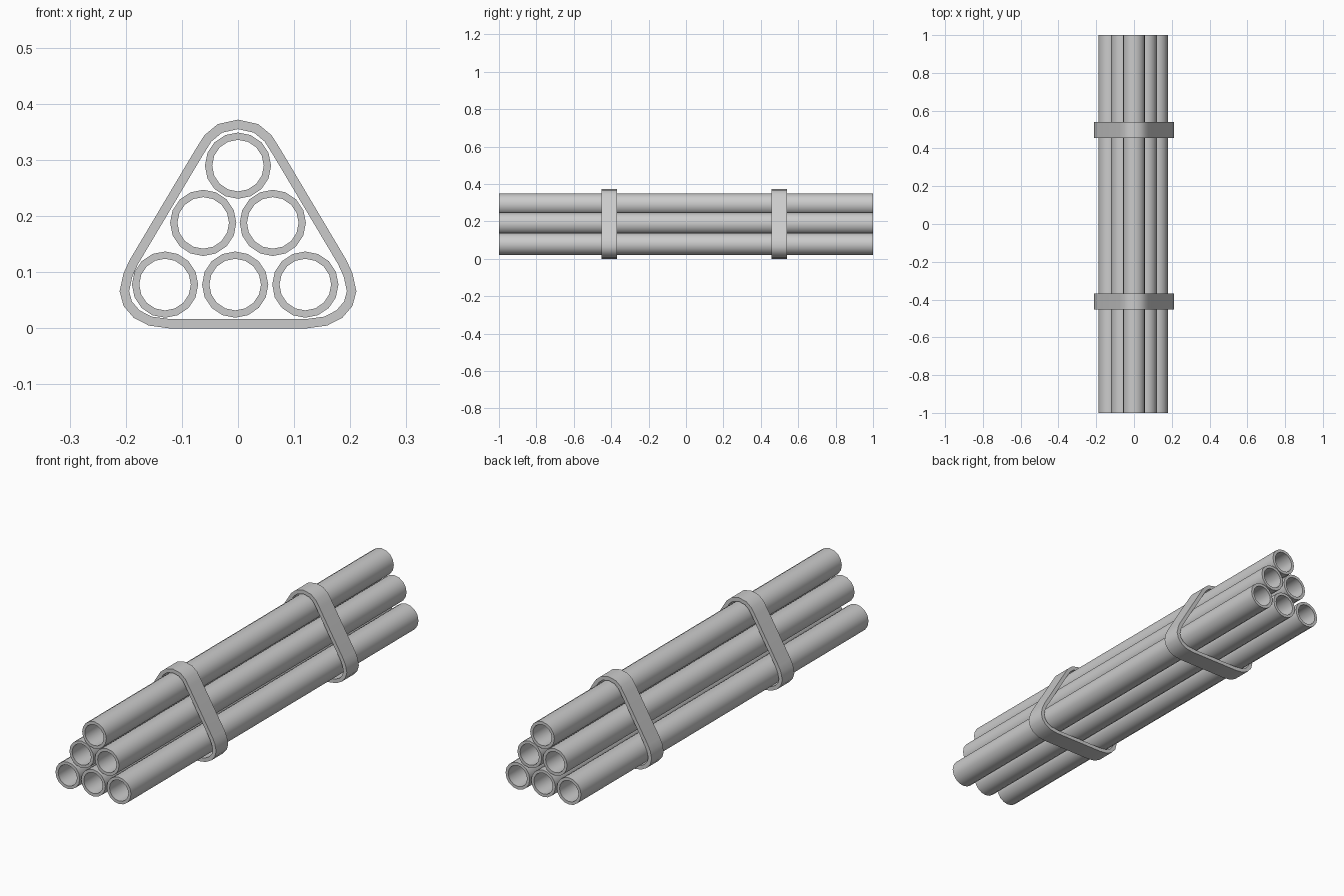
import bpy, bmesh, math
from mathutils import Vector

if "Cube" in bpy.data.objects:
    bpy.data.objects.remove(bpy.data.objects["Cube"])


def ring_extrusion(name, outer, inner, y0, y1):
    """Hollow closed profile (x, z) swept along y."""
    bm = bmesh.new()
    loops = [[bm.verts.new((x, y, z)) for x, z in prof]
             for prof, y in ((outer, y0), (outer, y1), (inner, y1), (inner, y0))]
    n = len(outer)
    for k in range(4):
        a, b = loops[k], loops[(k + 1) % 4]
        for i in range(n):
            j = (i + 1) % n
            bm.faces.new((a[i], a[j], b[j], b[i]))
    bmesh.ops.recalc_face_normals(bm, faces=bm.faces)
    mesh = bpy.data.meshes.new(name)
    bm.to_mesh(mesh)
    bm.free()
    ob = bpy.data.objects.new(name, mesh)
    bpy.context.collection.objects.link(ob)
    bpy.ops.object.select_all(action='DESELECT')
    ob.select_set(True)
    bpy.context.view_layer.objects.active = ob
    bpy.ops.object.shade_smooth_by_angle(angle=math.radians(35))
    return ob


def circle(cx, cz, r, n=16):
    return [(cx + r * math.sin(2 * math.pi * i / n),
             cz + r * math.cos(2 * math.pi * i / n)) for i in range(n)]


def inset(points, t):
    """Mitred inward offset of a clockwise closed outline."""
    pts = [Vector(p) for p in points]
    out = []
    for i, p in enumerate(pts):
        d1 = (p - pts[i - 1]).normalized()
        d2 = (pts[(i + 1) % len(pts)] - p).normalized()
        n1, n2 = Vector((d1.y, -d1.x)), Vector((d2.y, -d2.x))
        m = (n1 + n2).normalized()
        out.append(tuple(p + m * (t / m.dot(n1))))
    return out


# Stack of six pipes
centres = [(-0.13, 0.078), (-0.005, 0.078), (0.12, 0.078),
           (-0.062, 0.188), (0.062, 0.188), (0.0, 0.290)]
for i, (x, z) in enumerate(centres):
    ring_extrusion(f"pipe_{i + 1}", circle(x, z, 0.059), circle(x, z, 0.046), -1, 1)

# Rounded triangular straps, half outline mirrored across x
half = [(0.036, 0.364), (0.060, 0.344), (0.077, 0.317), (0.193, 0.122),
        (0.204, 0.098), (0.211, 0.066), (0.204, 0.040), (0.186, 0.019),
        (0.159, 0.005), (0.122, 0.0)]
outline = [(0, 0.372)] + half + [(-x, z) for x, z in reversed(half)]
for name, y in (("front_strap", -0.411), ("back_strap", 0.498)):
    ring_extrusion(name, outline, inset(outline, 0.0165), y - 0.042, y + 0.042)
